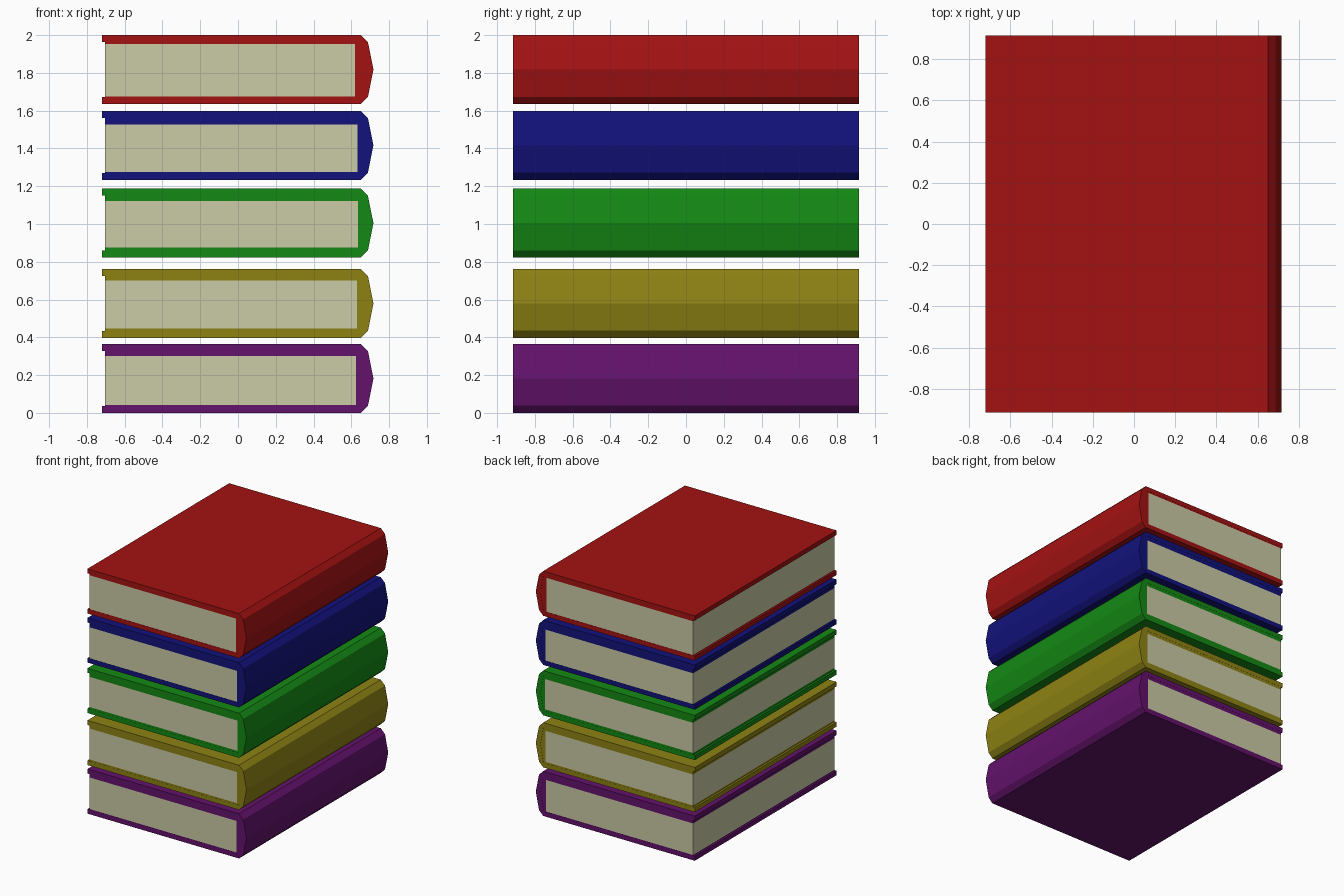
import bpy

if "Cube" in bpy.data.objects:
    bpy.data.objects.remove(bpy.data.objects["Cube"])

HALF = 0.915   # half the book length along y
H = 0.365      # book thickness


def material(name, rgb):
    m = bpy.data.materials.new(name)
    m.diffuse_color = (*rgb, 1)
    m.use_nodes = True
    m.node_tree.nodes["Principled BSDF"].inputs["Base Color"].default_value = m.diffuse_color
    return m


def prism(name, profile, half, mat):
    """Extrude an x/z outline along y."""
    n = len(profile)
    verts = [(x, y, z) for y in (-half, half) for x, z in profile]
    faces = [tuple(range(n)), tuple(reversed(range(n, 2 * n)))]
    faces += [(i, i + n, (i + 1) % n + n, (i + 1) % n) for i in range(n)]
    me = bpy.data.meshes.new(name)
    me.from_pydata(verts, [], faces)
    me.materials.append(mat)
    ob = bpy.data.objects.new(name, me)
    bpy.context.collection.objects.link(ob)
    return ob


paper = material("paper", (0.60, 0.60, 0.38))

# colour name, colour, base height, page block bottom/top and spine-side edge
books = [
    ("purple", (0.125, 0.006, 0.150), 0.000, 0.042, 0.300, 0.625),
    ("olive", (0.270, 0.225, 0.007), 0.397, 0.050, 0.303, 0.630),
    ("green", (0.007, 0.250, 0.007), 0.822, 0.053, 0.300, 0.635),
    ("blue", (0.006, 0.006, 0.200), 1.234, 0.040, 0.293, 0.632),
    ("red", (0.370, 0.006, 0.006), 1.635, 0.040, 0.317, 0.620),
]

T = 0.037  # cover board thickness
for name, rgb, base, lo, hi, edge in books:
    cloth = material(name + " cover", rgb)

    # wrapped cover: two boards and a faceted, bulging spine
    outer = [(-0.72, 0), (0.65, 0), (0.688, 0.038), (0.717, H / 2),
             (0.688, H - 0.038), (0.65, H), (-0.72, H)]
    inner = [(-0.72, H - T), (0.648, H - T), (0.675, H / 2),
             (0.648, T), (-0.72, T)]
    cover = prism(name + "_cover", outer + inner, HALF, cloth)

    # cover-coloured lining between the boards and the pages
    lining = prism(name + "_lining",
                   [(-0.704, T), (0.648, T), (0.675, H / 2), (0.648, H - T),
                    (-0.704, H - T), (-0.704, hi), (edge, hi), (edge, lo),
                    (-0.704, lo)], HALF - 0.001, cloth)

    # page block
    pages = prism(name + "_pages",
                  [(-0.704, lo), (edge, lo), (edge, hi), (-0.704, hi)],
                  HALF - 0.001, paper)
    for ob in (cover, lining, pages):
        ob.location.z = base
